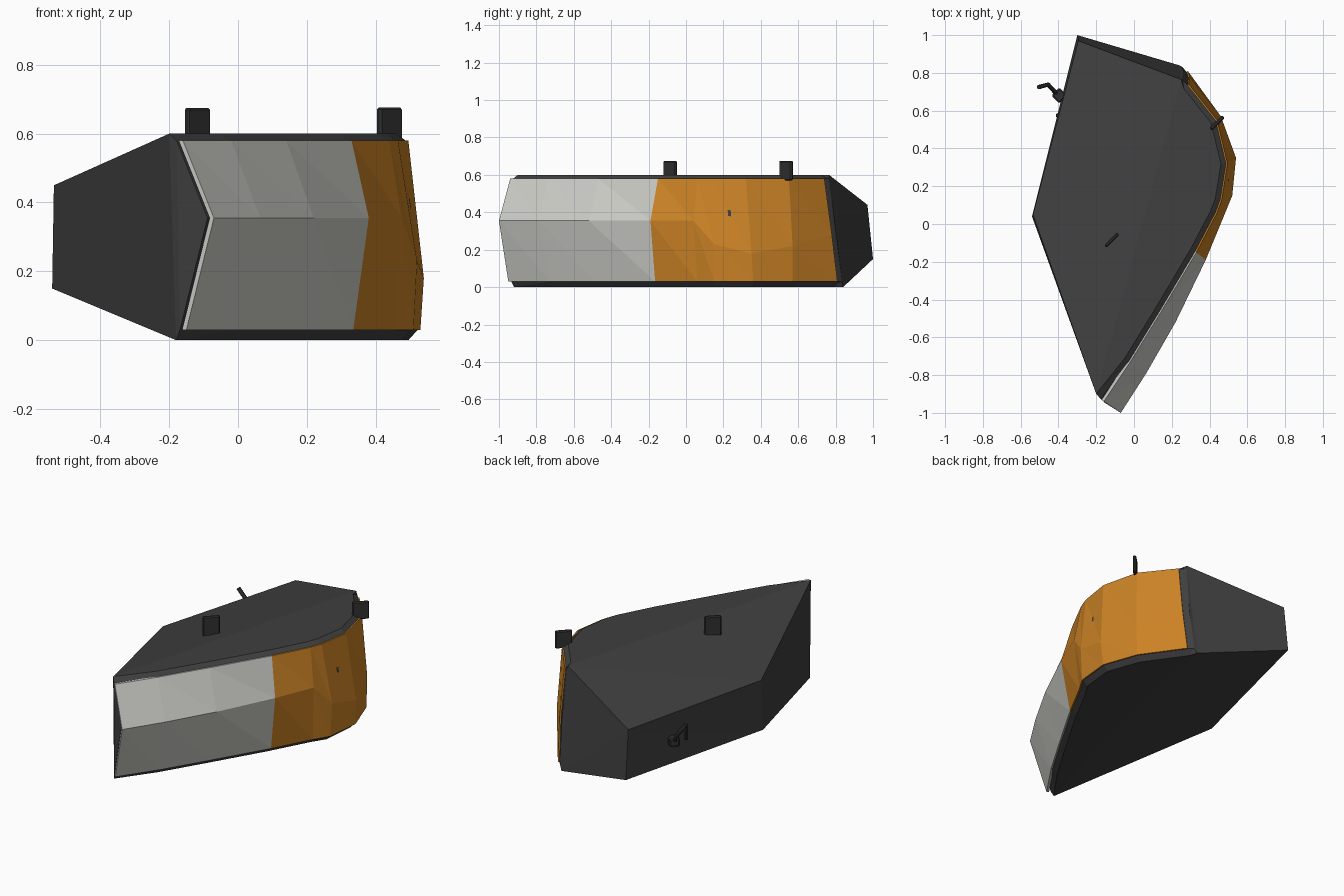
import bpy, bmesh, math
from mathutils import Vector, Matrix

if "Cube" in bpy.data.objects:
    bpy.data.objects.remove(bpy.data.objects["Cube"])


def material(name, rgb):
    m = bpy.data.materials.new(name)
    m.diffuse_color = (*rgb, 1)
    m.use_nodes = True
    m.node_tree.nodes["Principled BSDF"].inputs["Base Color"].default_value = m.diffuse_color
    return m


DARK = material("dark grey plastic", (0.05, 0.05, 0.05))
BLACK = material("black plastic", (0.03, 0.03, 0.03))
CLEAR = material("clear lens grey", (0.60, 0.60, 0.565))
AMBER = material("amber lens", (0.60, 0.225, 0.019))


def finish(name, bm, mat):
    bmesh.ops.recalc_face_normals(bm, faces=bm.faces)
    me = bpy.data.meshes.new(name)
    bm.to_mesh(me)
    bm.free()
    me.materials.append(mat)
    ob = bpy.data.objects.new(name, me)
    bpy.context.collection.objects.link(ob)
    return ob


# Lens profile: three rows running from the front tip round to the rear
top_row = [Vector((x, y, 0.58)) for x, y in (
    (-.16, -.94), (-.02, -.73), (.14, -.47), (.33, -.15), (.44, .06),
    (.465, .13), (.495, .32), (.44, .55), (.29, .74))]
mid_row = [Vector(p) for p in (
    (-.07, -1, .355), (.065, -.79, .355), (.22, -.52, .355), (.38, -.19, .355),
    (.475, .04, .355), (.52, .15, .23), (.54, .35, .18), (.46, .57, .22), (.295, .78, .28))]
low_row = [Vector((x, y, 0.03)) for x, y in (
    (-.15, -.95), (0, -.73), (.15, -.48), (.335, -.165), (.455, .06),
    (.51, .15), (.53, .36), (.455, .57), (.285, .81))]


def inward(row, d, z=None):
    """Offset a row towards the inside of the lamp."""
    out = []
    for i, p in enumerate(row):
        t = row[min(i + 1, len(row) - 1)] - row[max(i - 1, 0)]
        t.z = 0
        t.normalize()
        q = p + Vector((-t.y, t.x, 0)) * d
        if z is not None:
            q.z = z
        out.append(q)
    return out


# Lens shells, closed with a thin inner skin
def lens(name, a, b, mat):
    bm = bmesh.new()
    rows = [r[a:b + 1] for r in (top_row, mid_row, low_row)]
    inner = [inward(r, 0.015)[a:b + 1] for r in (top_row, mid_row, low_row)]
    o = [[bm.verts.new(p) for p in r] for r in rows]
    n = [[bm.verts.new(p) for p in r] for r in inner]
    for g in (o, n):
        for r in range(2):
            for i in range(b - a):
                p, q, s, t = g[r][i], g[r][i + 1], g[r + 1][i + 1], g[r + 1][i]
                bm.faces.new((p, q, s))
                bm.faces.new((p, s, t))
    for r in (0, 2):
        for i in range(b - a):
            bm.faces.new((o[r][i], o[r][i + 1], n[r][i + 1], n[r][i]))
    for c in (0, -1):
        for r in range(2):
            bm.faces.new((o[r][c], o[r + 1][c], n[r + 1][c], n[r][c]))
    finish(name, bm, mat)


lens("clear_lens", 0, 3, CLEAR)
lens("amber_lens", 3, 8, AMBER)

# Housing: front loft just behind the lens, bevelled rims, tapered rear
bm = bmesh.new()
rows = [inward(top_row, .035, .6)]
for r in (top_row, mid_row, low_row):
    q = inward(r, 0.008)
    q[0] += Vector((-.012, .012, 0))
    q.append(q[-1] + Vector((-.025, .028, 0)))
    rows.append(q)
rows.append(inward(low_row, .035, 0))
rows[0][0] = Vector((-.20, -.90, .6))
rows[4][0] = Vector((-.18, -.92, 0))
rows[0].append(Vector((.25, .765, .6)))
rows[4].append(Vector((.24, .84, 0)))
g = [[bm.verts.new(p) for p in r] for r in rows]
for r in range(4):
    for i in range(len(g[0]) - 1):
        bm.faces.new((g[r][i], g[r][i + 1], g[r + 1][i + 1], g[r + 1][i]))
a_top, a_low, b_top, b_low = (bm.verts.new(p) for p in (
    (-.295, .97, .44), (-.30, 1, .15), (-.535, .05, .45), (-.54, .04, .15)))
bm.faces.new(g[0])
bm.faces.new(g[4])
bm.faces.new((g[0][0], g[0][-1], a_top, b_top))
bm.faces.new((g[4][0], g[4][-1], a_low, b_low))
bm.faces.new([g[r][0] for r in range(5)])
bm.faces.new((g[0][0], g[4][0], b_low, b_top))
bm.faces.new((a_top, a_low, b_low, b_top))
bm.faces.new([g[r][-1] for r in range(5)] + [a_low, a_top])
bmesh.ops.triangulate(bm, faces=[f for f in bm.faces if len(f.verts) > 3])
finish("housing", bm, DARK)


# Small boxes: mounting tabs and connector parts
def box(name, loc, size, angle=0, bevel=0.008):
    bm = bmesh.new()
    bmesh.ops.create_cube(bm, size=1, matrix=Matrix.Translation(loc)
                          @ Matrix.Rotation(math.radians(angle), 4, 'Z')
                          @ Matrix.Diagonal((*size, 1)))
    bmesh.ops.bevel(bm, geom=bm.edges[:], offset=bevel, segments=1, affect='EDGES')
    finish(name, bm, BLACK)


box("inner_mounting_tab", (-.118, -.085, .615), (.095, .02, .12), 45, .006)
box("outer_mounting_tab", (.44, .535, .623), (.095, .02, .105), 45, .006)
box("connector_block", (-.395, .68, .29), (.06, .06, .05), 45)
box("connector_clip", (-.402, .575, .305), (.022, .02, .09), -14, .004)

# Bent cable leaving the connector
cu = bpy.data.curves.new("connector_cable", 'CURVE')
cu.dimensions = '3D'
cu.bevel_depth = 0.012
cu.bevel_resolution = 1
cu.use_fill_caps = True
sp = cu.splines.new('POLY')
path = ((-.40, .68, .29), (-.455, .738, .36), (-.505, .725, .43))
sp.points.add(len(path) - 1)
for pt, p in zip(sp.points, path):
    pt.co = (*p, 1)
cu.materials.append(BLACK)
bpy.context.collection.objects.link(bpy.data.objects.new("connector_cable", cu))
